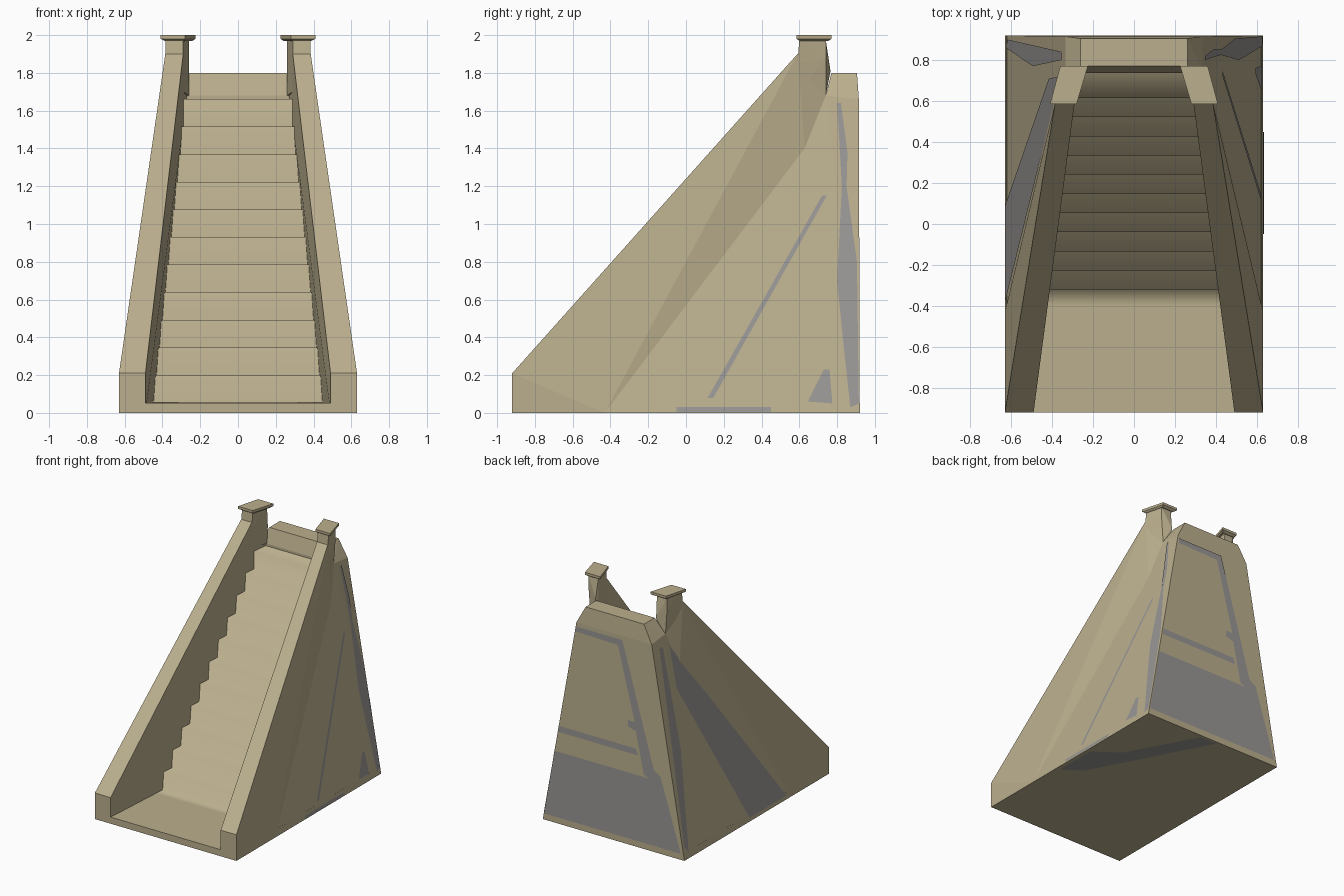
import bpy, bmesh
from mathutils import Vector

if "Cube" in bpy.data.objects:
    bpy.data.objects.remove(bpy.data.objects["Cube"])


def material(name, rgb):
    m = bpy.data.materials.new(name)
    m.diffuse_color = (*rgb, 1)
    m.use_nodes = True
    m.node_tree.nodes["Principled BSDF"].inputs["Base Color"].default_value = m.diffuse_color
    return m


STONE = material("tan_stone", (0.50, 0.43, 0.27))
GRAY = material("gray_patch", (0.32, 0.31, 0.30))


def finish(bm, name, mat, smooth=False):
    me = bpy.data.meshes.new(name)
    for f in bm.faces:
        f.smooth = smooth
    bm.to_mesh(me)
    bm.free()
    me.materials.append(mat)
    ob = bpy.data.objects.new(name, me)
    bpy.context.collection.objects.link(ob)
    return ob


def hull(name, pts, sx=1):
    """Convex solid around a few corner points, optionally mirrored in x."""
    bm = bmesh.new()
    for x, y, z in pts:
        bm.verts.new((x * sx, y, z))
    r = bmesh.ops.convex_hull(bm, input=bm.verts)
    loose = [v for v in bm.verts if not v.link_faces]
    bmesh.ops.delete(bm, geom=loose, context='VERTS')
    bmesh.ops.dissolve_limit(bm, angle_limit=0.01, verts=bm.verts, edges=bm.edges)
    bmesh.ops.recalc_face_normals(bm, faces=bm.faces)
    return finish(bm, name, STONE)


def plate(name, pts, outward):
    """Flat painted patch facing the given direction."""
    bm = bmesh.new()
    f = bm.faces.new([bm.verts.new(p) for p in pts])
    f.normal_update()
    if f.normal.dot(Vector(outward)) < 0:
        f.normal_flip()
    bmesh.ops.triangulate(bm, faces=bm.faces)
    return finish(bm, name, GRAY)


def both(pts):
    return [(s * x, y, z) for x, y, z in pts for s in (-1, 1)]


for sx, side in ((-1, "left"), (1, "right")):
    # sloping side wall
    hull(side + "_side_wall", [
        (.63, -.92, 0), (.63, -.92, .21), (.49, -.92, 0), (.49, -.92, .21),
        (.385, .59, 1.9), (.29, .59, 1.9), (.335, .74, 1.68), (.63, -.43, 0),
        (.38, .74, 0), (.27, .75, 1.68)], sx)
    # flank of the base behind the wall
    hull(side + "_flank", [
        (.63, -.43, 0), (.335, .74, 1.68), (.63, .92, 0), (.335, .915, 1.66),
        (.27, .75, 1.68), (.32, .76, 0)], sx)
    # skewed post at the top of the wall, flaring into the base
    hull(side + "_post", [
        (.385, .59, 1.85), (.29, .59, 1.85), (.385, .60, 1.975), (.29, .60, 1.975),
        (.35, .74, 1.975), (.26, .74, 1.975), (.35, .74, 1.88), (.335, .74, 1.68),
        (.26, .74, 1.68), (.27, .765, 1.81), (.375, .60, 1.7), (.29, .60, 1.7)], sx)
    # skewed cap
    hull(side + "_post_cap", [
        (x, y, z) for z in (1.98, 2.0)
        for x, y in ((.28, .585), (.41, .585), (.36, .77), (.225, .77))]
        + [(.285, .6, 1.97), (.39, .6, 1.97), (.35, .755, 1.97), (.24, .755, 1.97)], sx)

# back block with chamfered top
hull("back_block", both([
    (.63, .92, 0), (.335, .915, 1.66), (.26, .905, 1.8), (.26, .77, 1.8),
    (.335, .74, 1.68), (.26, .75, 1.66), (.55, .76, 0)]))
# ground slab
hull("ground_slab", both([
    (.63, -.92, 0), (.63, .92, 0), (.621, -.92, .053), (.621, .92, .053)]))

# stairs: one smooth-shaded stepped sheet, narrowing towards the top
profile = [(-.92, .055), (-.40, .055)]
for i in range(11):
    y = -.32 + .0935 * i
    profile += [(y, .055 + .146 * i), (y, .055 + .146 * (i + 1))]
profile += [(.745, 1.661), (.77, 1.8)]
bm = bmesh.new()
rows = []
for k, (y, z) in enumerate(profile):
    w = .55 - .126 * (y + .92) if k < len(profile) - 2 else .26 + .04 * (z < 1.7)
    rows.append([bm.verts.new((-w, y, z)), bm.verts.new((w, y, z))])
for a, b in zip(rows, rows[1:]):
    bm.faces.new((a[0], a[1], b[1], b[0]))
finish(bm, "stairs", STONE, True)


# gray patches on the flanks, given as (y, z)
def flank_patch(name, yz, sx):
    plate(name, [(sx * (.634 - .175 * z), y, z) for y, z in yz], (sx, 0, 0))


flank_patch("right_edge_band", [
    (.80, 1.64), (.82, 1.64), (.855, 1.38), (.85, 1.2), (.905, .8), (.915, .05),
    (.87, .03), (.83, .4), (.80, .7), (.825, 1.2)], 1)
flank_patch("right_diagonal_stripe", [
    (.115, .08), (.145, .08), (.745, 1.15), (.72, 1.15)], 1)
flank_patch("right_corner_patch", [
    (.645, .06), (.73, .23), (.76, .23), (.775, .05)], 1)
flank_patch("right_foot_strip", [(-.05, .005), (.45, .005), (.45, .03), (-.05, .03)], 1)
flank_patch("left_wide_stripe", [
    (.72, 1.58), (-.38, .03), (.09, .03), (.71, 1.25)], -1)
flank_patch("left_edge_band", [
    (.80, 1.6), (.84, 1.6), (.90, .1), (.86, .05), (.77, .8)], -1)


# gray patches on the back, given as (x, z)
def back_patch(name, xz):
    plate(name, [(x, .923, z) for x, z in xz], (0, 1, 0))


back_patch("back_lower_patch", [
    (.615, .05), (.525, .58), (-.32, .58), (-.36, .66), (-.42, .62), (-.60, .05)])
back_patch("back_middle_stripe", [(.49, .74), (.485, .79), (-.20, .79), (-.22, .74)])
back_patch("back_frame_band", [
    (.335, 1.63), (-.08, 1.63), (-.36, .66), (-.32, .58), (-.27, .6),
    (-.20, .93), (-.13, .95), (-.13, 1.0), (-.19, 1.0), (-.04, 1.58), (.335, 1.59)])

# gray patch underneath
plate("underside_patch", [(x, y, -.002) for x, y in (
    (.6, -.15), (.45, -.05), (-.05, .9), (.1, .9), (.4, .35), (.6, .2))], (0, 0, -1))
